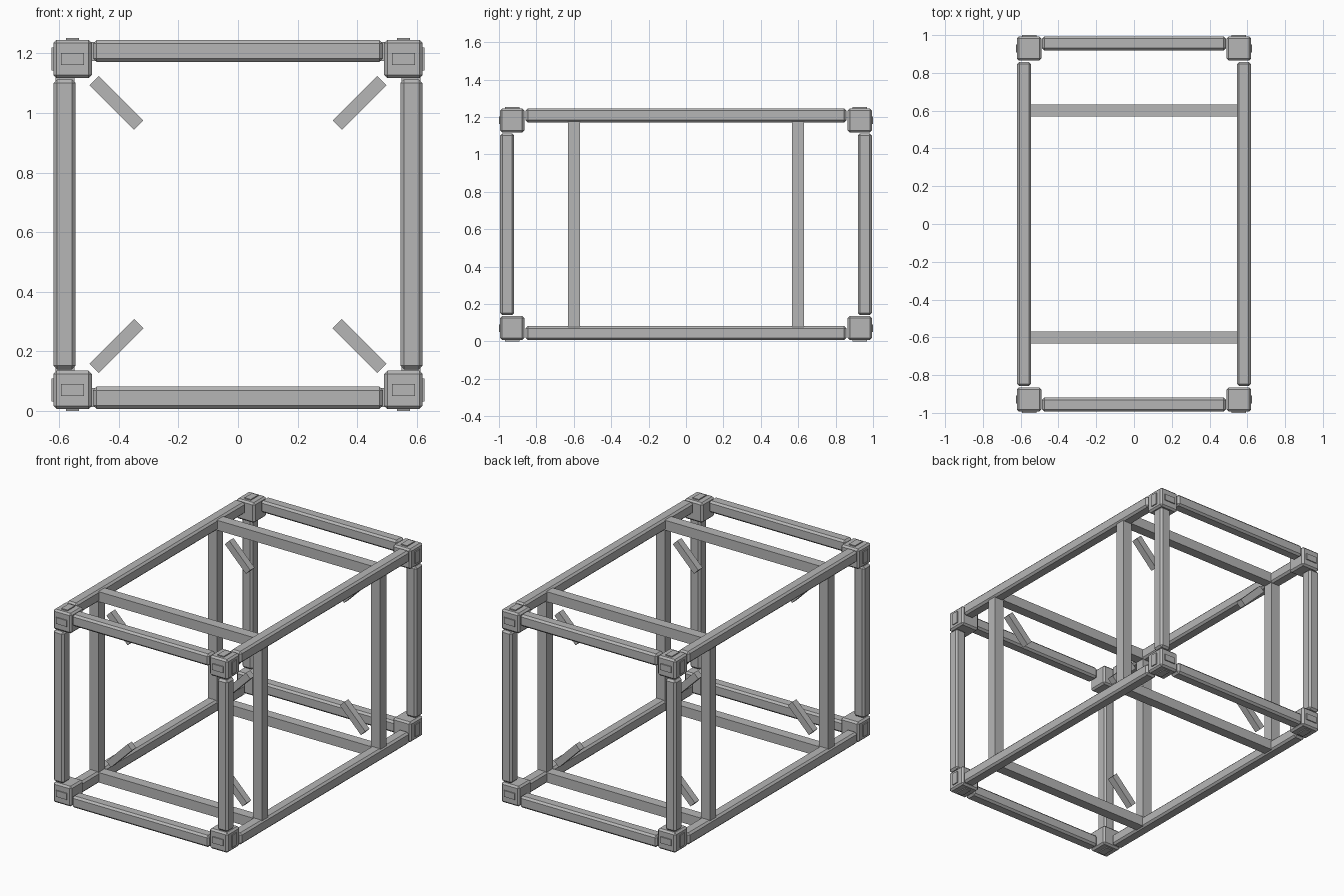
import bpy, bmesh, math
from mathutils import Matrix, Vector

if "Cube" in bpy.data.objects:
    bpy.data.objects.remove(bpy.data.objects["Cube"])

MID = 0.626            # height of the frame's centre
grey = bpy.data.materials.new("steel grey")
grey.diffuse_color = (0.47, 0.47, 0.47, 1)
grey.use_nodes = True
grey.node_tree.nodes["Principled BSDF"].inputs["Base Color"].default_value = grey.diffuse_color


def box(name, centre, size, bevel=0.0, tilt=0.0):
    """Box with optional single chamfer, tilted about y, placed relative to the frame centre."""
    bm = bmesh.new()
    bmesh.ops.create_cube(bm, size=1)
    bmesh.ops.scale(bm, vec=size, verts=bm.verts)
    if bevel:
        bmesh.ops.bevel(bm, geom=bm.edges[:], offset=bevel, segments=1,
                        profile=0.5, affect='EDGES')
    bm.transform(Matrix.Rotation(tilt, 4, 'Y'))
    mesh = bpy.data.meshes.new(name)
    bm.to_mesh(mesh)
    bm.free()
    mesh.materials.append(grey)
    ob = bpy.data.objects.new(name, mesh)
    ob.location = Vector(centre) + Vector((0, 0, MID))
    bpy.context.collection.objects.link(ob)
    return ob


HALF = Vector((0.6195, 0.9935, 0.6195))   # outer half extents of the corner blocks
BLOCK, BAR, RIB = 0.129, 0.075, 0.064
BAR_LEN = (0.972, 1.716, 0.972)
S = (-1, 1)

# corner blocks with a raised plate on each outer face
plates = {0: (0.012, 0.044, 0.077), 1: (0.077, 0.012, 0.04), 2: (0.044, 0.077, 0.012)}
for sx in S:
    for sy in S:
        for sz in S:
            sign = Vector((sx, sy, sz))
            c = Vector([sign[i] * (HALF[i] - BLOCK / 2) for i in range(3)])
            box("corner_block", c, (BLOCK,) * 3, 0.011)
            for axis, size in plates.items():
                p = c.copy()
                p[axis] = sign[axis] * (HALF[axis] + 0.0005)
                box("corner_plate", p, size)

# twelve chamfered edge bars, flush with the outside of the blocks
names = ("cross_edge_bar", "long_edge_bar", "upright_edge_bar")
for axis in range(3):
    a, b = [i for i in range(3) if i != axis]
    for sa in S:
        for sb in S:
            c, size = [0, 0, 0], [BAR] * 3
            c[a] = sa * (HALF[a] - BAR / 2)
            c[b] = sb * (HALF[b] - BAR / 2)
            size[axis] = BAR_LEN[axis]
            box(names[axis], c, size, 0.012)

# two inner rib frames with short diagonal struts
for sy in S:
    y = sy * 0.6
    for s in S:
        box("rib_cross_bar", (0, y, s * 0.58), (1.11, RIB, RIB))
        box("rib_post", (s * 0.58, y, 0), (RIB, RIB, 1.11))
        for sz in S:
            box("diagonal_strut", (s * 0.408, y, sz * 0.408),
                (0.212, 0.044, 0.044), tilt=-s * sz * math.pi / 4)
